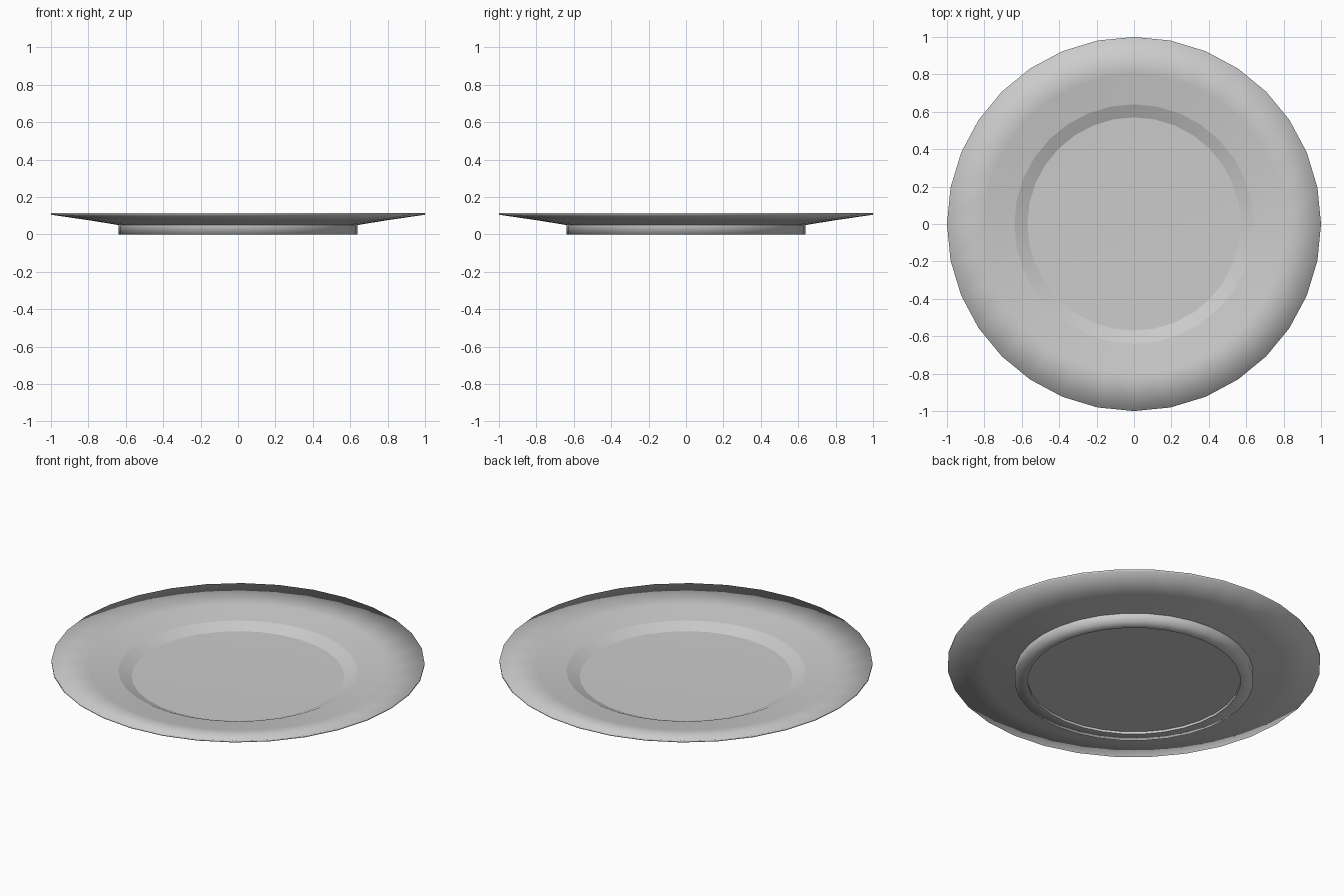
import bpy, bmesh, math

if "Cube" in bpy.data.objects:
    bpy.data.objects.remove(bpy.data.objects["Cube"])

SIDES = 32

china = bpy.data.materials.new("pale grey china")
china.diffuse_color = (0.6, 0.6, 0.6, 1)
china.use_nodes = True
china.node_tree.nodes["Principled BSDF"].inputs["Base Color"].default_value = china.diffuse_color

# Closed cross-section as (radius, height, crisp edge), from top centre to bottom centre
PROFILE = [
    (0.0, 0.028, False),
    (0.40, 0.028, False),   # flat centre
    (0.57, 0.031, True),    # foot of the step
    (0.64, 0.062, True),    # top of the step
    (0.80, 0.085, False),   # sloping border
    (1.0, 0.115, False),    # rim, upper edge
    (1.0, 0.105, False),    # rim, lower edge
    (0.80, 0.076, False),
    (0.64, 0.05, True),     # underside meets foot
    (0.64, 0.0, False),     # foot ring, outer
    (0.57, 0.0, True),      # foot ring, inner
    (0.57, 0.014, True),    # recessed base
    (0.0, 0.012, False),
]


def lathe(name, profile, sides, material):
    """Spin a profile that starts and ends on the axis into a closed solid."""
    bm = bmesh.new()
    rings = []
    for r, z, _ in profile:
        if r == 0:
            rings.append([bm.verts.new((0, 0, z))] * sides)
        else:
            rings.append([bm.verts.new((r * math.cos(math.tau * i / sides),
                                        r * math.sin(math.tau * i / sides), z))
                          for i in range(sides)])
    for a, b in zip(rings, rings[1:]):
        for i in range(sides):
            j = (i + 1) % sides
            corners = list(dict.fromkeys((a[i], b[i], b[j], a[j])))
            bm.faces.new(corners).smooth = True
    # Crisp rings stay sharp, everything else is smooth
    for (_, _, crisp), ring in zip(profile, rings):
        if crisp:
            for i in range(sides):
                bm.edges.get((ring[i], ring[(i + 1) % sides])).smooth = False
    bmesh.ops.recalc_face_normals(bm, faces=bm.faces)
    mesh = bpy.data.meshes.new(name)
    bm.to_mesh(mesh)
    bm.free()
    mesh.materials.append(material)
    obj = bpy.data.objects.new(name, mesh)
    bpy.context.collection.objects.link(obj)
    return obj


# Dinner plate with its foot ring
lathe("plate", PROFILE, SIDES, china)
